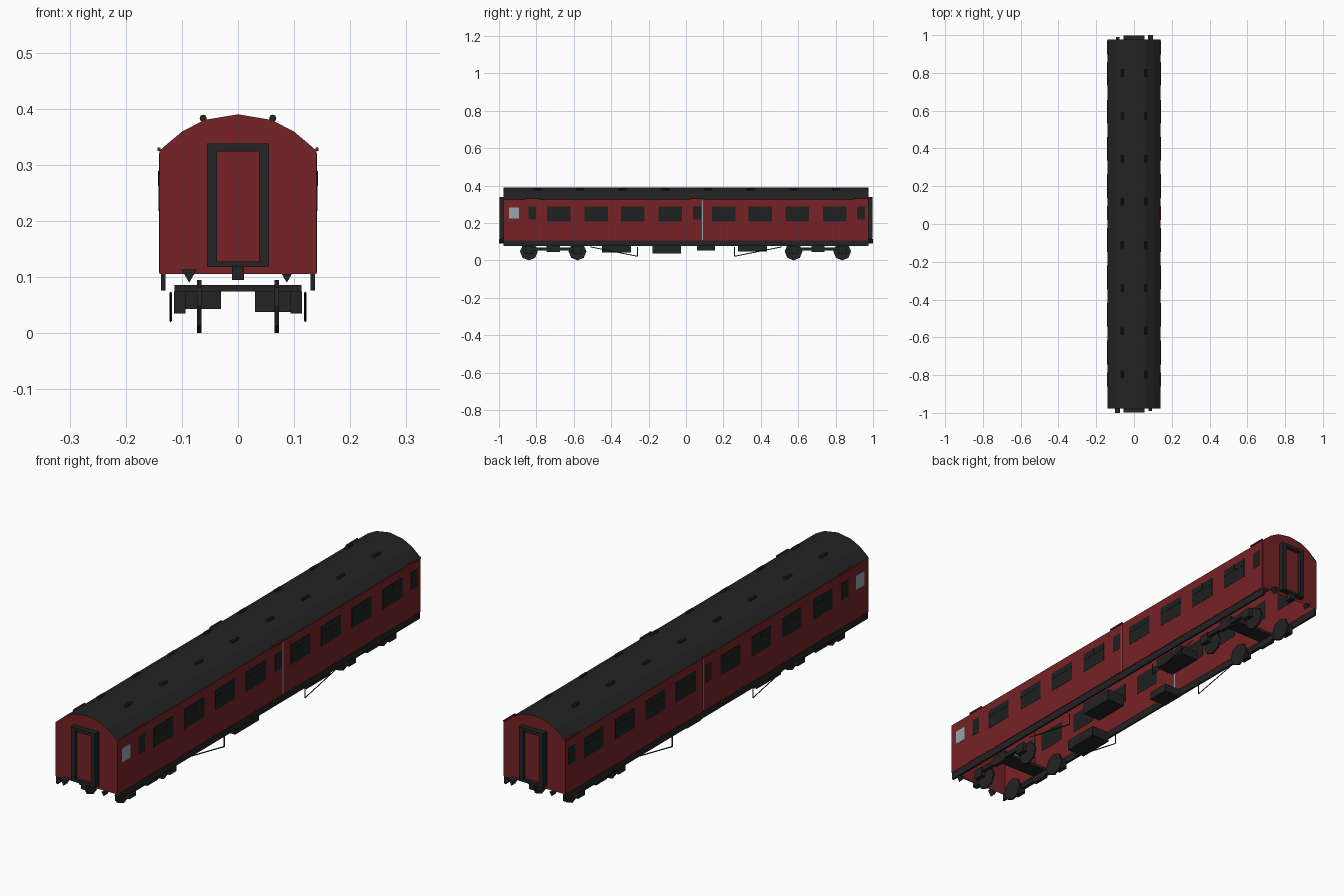
import bpy, bmesh
from math import pi
from mathutils import Vector, Matrix

if "Cube" in bpy.data.objects:
    bpy.data.objects.remove(bpy.data.objects["Cube"])


def material(name, rgb):
    m = bpy.data.materials.new(name)
    m.diffuse_color = (*rgb, 1)
    m.use_nodes = True
    m.node_tree.nodes["Principled BSDF"].inputs["Base Color"].default_value = m.diffuse_color
    return m


RED = material("maroon_paint", (0.18, 0.016, 0.019))
DARK = material("dark_grey", (0.017, 0.017, 0.017))
GLASS = material("dark_glass", (0.013, 0.015, 0.015))
PALE = material("frosted_glass", (0.32, 0.37, 0.43))


def finish(name, bm, mat):
    bmesh.ops.recalc_face_normals(bm, faces=bm.faces)
    me = bpy.data.meshes.new(name)
    bm.to_mesh(me)
    bm.free()
    me.materials.append(mat)
    ob = bpy.data.objects.new(name, me)
    bpy.context.collection.objects.link(ob)
    return ob


def add_box(bm, x0, x1, y0, y1, z0, z1):
    mid = Matrix.Translation(((x0 + x1) / 2, (y0 + y1) / 2, (z0 + z1) / 2))
    size = Matrix.Diagonal((x1 - x0, y1 - y0, z1 - z0, 1))
    bmesh.ops.create_cube(bm, size=1, matrix=mid @ size)


def boxes(name, mat, bounds, mirror=True):
    """One object from box bounds, optionally repeated on the -x side."""
    bm = bmesh.new()
    for x0, x1, y0, y1, z0, z1 in bounds:
        add_box(bm, x0, x1, y0, y1, z0, z1)
        if mirror:
            add_box(bm, -x1, -x0, y0, y1, z0, z1)
    return finish(name, bm, mat)


def add_prism(bm, centre, r0, r1, depth, sides, axis, turn=0):
    """Cylinder or cone along x or y."""
    rot = Matrix.Rotation(pi / 2, 4, 'Y' if axis == 'x' else 'X')
    bmesh.ops.create_cone(bm, cap_ends=True, segments=sides, radius1=r0, radius2=r1, depth=depth,
                          matrix=Matrix.Translation(centre) @ rot @ Matrix.Rotation(turn, 4, 'Z'))


def sheet(bm, profile, y):
    """Sweep an open xz profile from -y to y."""
    a = [bm.verts.new((px, -y, pz)) for px, pz in profile]
    b = [bm.verts.new((px, y, pz)) for px, pz in profile]
    for i in range(len(a) - 1):
        bm.faces.new((a[i], a[i + 1], b[i + 1], b[i]))
    return a, b


END = 0.975
half = [(0.14, 0.325), (0.125, 0.338), (0.10, 0.359), (0.06, 0.380), (0, 0.390)]
arch = half + [(-x, z) for x, z in reversed(half[:-1])]

# Body shell: side walls and arched ends, open underneath
bm = bmesh.new()
for s in (1, -1):
    sheet(bm, [(s * 0.14, 0.105), (s * 0.14, 0.325)], END)
    bm.faces.new([bm.verts.new((x, s * END, z)) for x, z in [(0.14, 0.105)] + arch + [(-0.14, 0.105)]])
bmesh.ops.remove_doubles(bm, verts=bm.verts, dist=0.0001)
finish("body_shell", bm, RED)

# Roof
bm = bmesh.new()
sheet(bm, arch, END + 0.002)
finish("roof", bm, DARK)

# Roof ventilators
bm = bmesh.new()
for i in range(8):
    for s in (1, -1):
        add_prism(bm, (s * 0.062, -0.795 + i * 0.228, 0.383), 0.0065, 0.0065, 0.04, 8, 'y')
finish("roof_vents", bm, DARK)

# Side windows with sliding vent bars
wins = [-0.68, -0.48, -0.284, -0.085, 0.201, 0.398, 0.594, 0.795]
boxes("side_windows", GLASS, [(0.139, 0.1412, y - 0.063, y + 0.063, 0.208, 0.289) for y in wins])
boxes("window_vent_bars", DARK, [(0.141, 0.1422, y - 0.063, y + 0.063, 0.262, 0.265) for y in wins]
      + [(0.141, 0.1422, y - 0.0015, y + 0.0015, 0.265, 0.289) for y in wins])

# Doors, their windows and rain strips
doors = [-0.822, 0.059, 0.935]
boxes("doors", RED, [(0.139, 0.1406, y - 0.035, y + 0.035, 0.108, 0.32) for y in doors])
boxes("door_windows", GLASS, [(0.139, 0.1416, y - 0.021, y + 0.021, 0.218, 0.288) for y in doors])
boxes("rain_strips", RED, [(0.138, 0.1435, y - 0.037, y + 0.037, 0.325, 0.331) for y in doors])
boxes("door_edge_strip", PALE, [(0.139, 0.141, 0.086, 0.09, 0.11, 0.32)])

# Frosted washroom window
boxes("washroom_window", PALE, [(0.139, 0.1412, -0.947, -0.893, 0.225, 0.283)])

# Gangway frames, doors and couplings at both ends
frame, panel, hook = [], [], []
for s in (1, -1):
    y0, y1 = sorted((s * END, s * 0.998))
    frame += [(-0.055, -0.037, y0, y1, 0.118, 0.338), (0.037, 0.055, y0, y1, 0.118, 0.338),
              (-0.037, 0.037, y0, y1, 0.324, 0.338), (-0.037, 0.037, y0, y1, 0.118, 0.128)]
    p0, p1 = sorted((s * END, s * 0.983))
    panel.append((-0.037, 0.037, p0, p1, 0.128, 0.324))
    h0, h1 = sorted((s * 0.96, s * 0.995))
    hook.append((-0.011, 0.011, h0, h1, 0.095, 0.118))
boxes("gangway_frames", DARK, frame, False)
boxes("gangway_doors", RED, panel, False)
boxes("couplings", DARK, hook, False)

# Three-sided buffers, large and small at opposite corners
bm = bmesh.new()
for s in (1, -1):
    for x, w, tip in ((s * 0.087, 0.014, 1.0), (-s * 0.087, 0.009, 0.99)):
        y0, y1 = s * (tip - 0.025), s * tip
        ends = [[bm.verts.new(p) for p in ((x - w, y, 0.09 + 1.7 * w), (x + w, y, 0.09 + 1.7 * w), (x, y, 0.09))]
                for y in (y0, y1)]
        bm.faces.new(ends[0])
        bm.faces.new(ends[1])
        for i in range(3):
            j = (i + 1) % 3
            bm.faces.new((ends[0][i], ends[0][j], ends[1][j], ends[1][i]))
finish("buffers", bm, DARK)

# Solebars under each side
boxes("solebars", DARK, [(0.129, 0.137, -END, END, 0.076, 0.106)])

# Equipment boxes slung below
boxes("equipment_boxes", DARK, [
    (0.03, 0.113, 0.278, 0.433, 0.048, 0.085), (0.03, 0.113, -0.18, -0.027, 0.038, 0.085),
    (-0.113, -0.035, 0.06, 0.155, 0.053, 0.085), (-0.113, -0.03, -0.45, -0.294, 0.043, 0.085)], False)

# Bogies: side frames, cross members and axle boxes
side, cross = [], []
for c in (-0.71, 0.705):
    side.append((0.098, 0.113, c - 0.15, c + 0.15, 0.053, 0.07))
    side.append((0.098, 0.113, c - 0.035, c + 0.035, 0.045, 0.085))
    side += [(0.094, 0.114, c + d - 0.022, c + d + 0.022, 0.035, 0.074) for d in (-0.13, 0.13)]
    cross.append((-0.113, 0.113, c - 0.035, c + 0.035, 0.074, 0.086))
boxes("bogie_side_frames", DARK, side)
boxes("bogie_cross_members", DARK, cross, False)

# Low-poly wheels
bm = bmesh.new()
for c in (-0.71, 0.705):
    for d in (-0.13, 0.13):
        for s in (1, -1):
            add_prism(bm, (s * 0.069, c + d, 0.0475), 0.0475, 0.0475, 0.008, 8, 'x')
finish("wheels", bm, DARK)

# Truss rods with their vertical posts
bm = bmesh.new()
for s in (1, -1):
    for e in (1, -1):
        low = Vector((s * 0.12, e * 0.26, 0.022))
        for top in (Vector((s * 0.12, e * 0.51, 0.072)), Vector((s * 0.12, e * 0.26, 0.072))):
            d = top - low
            m = Matrix.Translation((low + top) / 2) @ d.to_track_quat('Z', 'Y').to_matrix().to_4x4()
            bmesh.ops.create_cone(bm, cap_ends=True, segments=4, radius1=0.0025, radius2=0.0025,
                                  depth=d.length, matrix=m)
finish("truss_rods", bm, DARK)
